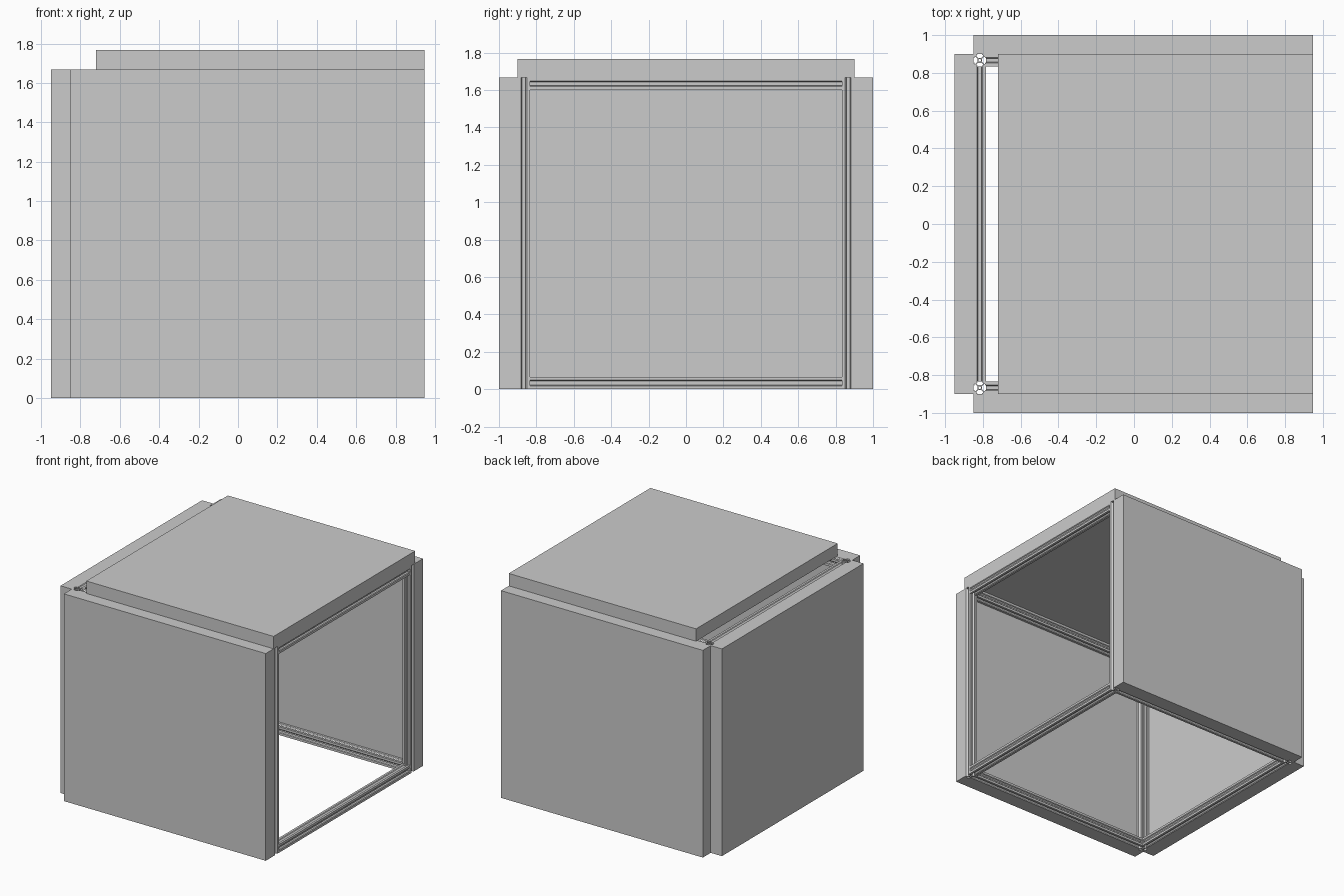
import bpy
import math
from mathutils import Matrix, Vector

cube = bpy.data.objects.get("Cube")
if cube:
    bpy.data.objects.remove(cube, do_unlink=True)

# Overall sizes
X0, X1 = -0.85, 0.947     # frame extent in x
Y = 0.9                   # frame half depth
H = 1.667                 # frame height
T = 0.1                   # panel thickness
S = 0.0667                # extrusion width


def material(name, value):
    mat = bpy.data.materials.new(name)
    mat.use_nodes = True
    colour = (value, value, value, 1)
    mat.diffuse_color = colour
    mat.node_tree.nodes["Principled BSDF"].inputs["Base Color"].default_value = colour
    return mat


grey = material("plain grey", 0.6)


def add_object(name, mesh):
    obj = bpy.data.objects.new(name, mesh)
    bpy.context.collection.objects.link(obj)
    mesh.materials.clear()
    mesh.materials.append(grey)
    return obj


def panel(name, low, high):
    """Flat slab between two opposite corners."""
    low, high = Vector(low), Vector(high)
    bpy.ops.mesh.primitive_cube_add(size=1, location=(low + high) / 2)
    obj = bpy.context.object
    obj.name = name
    obj.data.transform(Matrix.Diagonal((*(high - low), 1)))
    obj.data.materials.append(grey)


def slot_outline():
    """Square extrusion section with a V-shaped slot in each side."""
    half = [(2.84, 3.9), (5.5, 6.56), (5.5, 8.2), (2.84, 8.2), (4.58, 10), (10, 10)]
    quarter = half + [(b, a) for a, b in reversed(half[:-1])]
    points = []
    for _ in range(4):
        points += quarter
        quarter = [(b, -a) for a, b in quarter]
    return [(a * S / 20, b * S / 20) for a, b in points]


BORE = [(0.007 * math.cos(i * math.tau / 16), 0.007 * math.sin(i * math.tau / 16))
        for i in range(16)]
ALONG = {"x": Matrix.Rotation(math.pi / 2, 4, "Y"),
         "y": Matrix.Rotation(math.pi / 2, 4, "X"),
         "z": Matrix.Identity(4)}


def extrusion(name, axis, centre, length):
    """Slotted bar with a round bore, running along one axis."""
    curve = bpy.data.curves.new(name, "CURVE")
    curve.dimensions = "2D"
    curve.fill_mode = "BOTH"
    curve.extrude = length / 2
    for outline in (slot_outline(), BORE):
        spline = curve.splines.new("POLY")
        spline.points.add(len(outline) - 1)
        for point, (a, b) in zip(spline.points, outline):
            point.co = (a, b, 0, 1)
        spline.use_cyclic_u = True
    helper = bpy.data.objects.new("section", curve)
    mesh = bpy.data.meshes.new_from_object(helper)
    bpy.data.objects.remove(helper)
    bpy.data.curves.remove(curve)
    mesh.transform(Matrix.Translation(centre) @ ALONG[axis])
    mesh.shade_flat()
    add_object(name, mesh)


# Frame: four posts with rails between them at top and bottom
left_x, right_x, side_y = X0 + S / 2, X1 - S / 2, Y - S / 2
mid_x = (X0 + X1) / 2
for x, side in ((left_x, "closed"), (right_x, "open")):
    for y, end in ((-side_y, "front"), (side_y, "back")):
        extrusion(f"{end}_{side}_post", "z", (x, y, H / 2), H)
for z, level in ((S / 2, "bottom"), (H - S / 2, "top")):
    for y, end in ((-side_y, "front"), (side_y, "back")):
        extrusion(f"{end}_{level}_rail", "x", (mid_x, y, z), X1 - X0 - 2 * S)
    for x, side in ((left_x, "closed"), (right_x, "open")):
        extrusion(f"{side}_{level}_rail", "y", (x, 0, z), 2 * (Y - S))

# Panels on the front, back and closed side, and a top slid off the edge
panel("front_panel", (X0, -Y - T, 0), (X1, -Y, H))
panel("back_panel", (X0, Y, 0), (X1, Y + T, H))
panel("side_panel", (X0 - T, -Y, 0), (X0, Y, H))
panel("top_panel", (X1 - H, -Y, H), (X1, Y, H + T))
